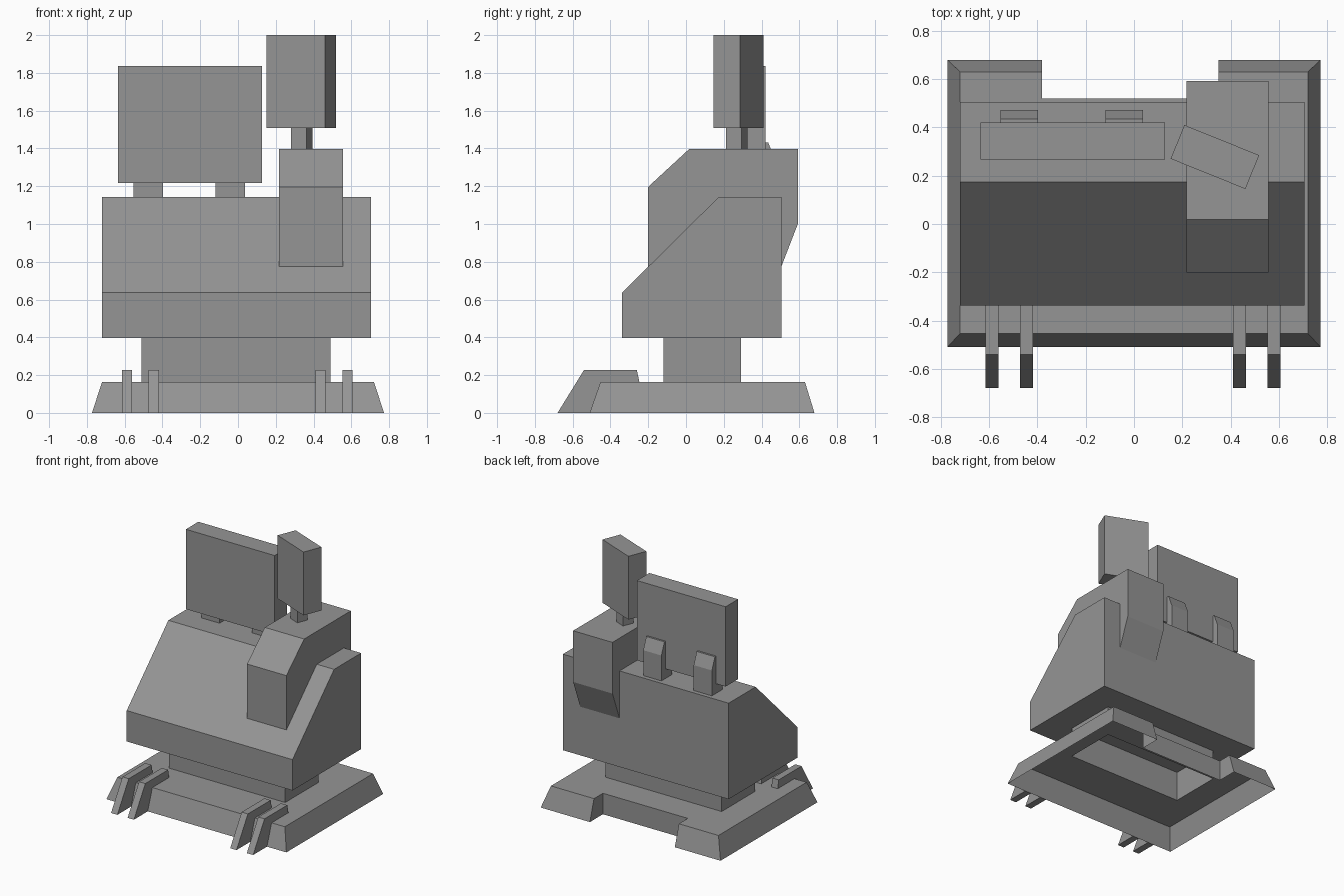
import bpy, bmesh, math
from mathutils import Matrix, Vector

if "Cube" in bpy.data.objects:
    bpy.data.objects.remove(bpy.data.objects["Cube"], do_unlink=True)

GREY = (0.3, 0.3, 0.3, 1.0)
grey = bpy.data.materials.new("plain_grey")
grey.use_nodes = True
grey.diffuse_color = GREY
for node in grey.node_tree.nodes:
    if node.type == "BSDF_PRINCIPLED":
        node.inputs["Base Color"].default_value = GREY


def finish(name, bm):
    """Turn a bmesh into a flat shaded grey object."""
    bmesh.ops.recalc_face_normals(bm, faces=bm.faces)
    mesh = bpy.data.meshes.new(name)
    bm.to_mesh(mesh)
    bm.free()
    mesh.materials.append(grey)
    obj = bpy.data.objects.new(name, mesh)
    bpy.context.scene.collection.objects.link(obj)
    return obj


def box(name, low, high, turn=0.0):
    """Box between two corners, optionally turned about its own vertical axis."""
    low, high = Vector(low), Vector(high)
    size = high - low
    bm = bmesh.new()
    place = (Matrix.Translation((low + high) / 2)
             @ Matrix.Rotation(math.radians(turn), 4, "Z")
             @ Matrix.Diagonal((*size, 1)))
    bmesh.ops.create_cube(bm, size=1, matrix=place)
    return finish(name, bm)


def slab(name, x0, x1, profile):
    """Side profile of (y, z) points extruded from x0 to x1."""
    bm = bmesh.new()
    face = bm.faces.new([bm.verts.new((x0, y, z)) for y, z in profile])
    new = bmesh.ops.extrude_face_region(bm, geom=[face], use_keep_orig=True)
    moved = [v for v in new["geom"] if isinstance(v, bmesh.types.BMVert)]
    bmesh.ops.translate(bm, verts=moved, vec=(x1 - x0, 0, 0))
    return finish(name, bm)


def ring(bm, points, z):
    return [bm.verts.new((x, y, z)) for x, y in points]


def wall(bm, lower, upper):
    """Faces joining two matching closed rings."""
    for i in range(len(lower)):
        j = (i + 1) % len(lower)
        bm.faces.new((lower[i], lower[j], upper[j], upper[i]))


# Base: sloped shell, open below, with a rear notch and a hole under the pedestal
BASE_TOP, BODY_BOTTOM = 0.163, 0.397


def base_outline(half, front, back):
    return [(-half, front), (half, front), (half, back), (0.35, back),
            (0.35, 0.52), (-0.38, 0.52), (-0.38, back), (-half, back)]


hole = [(-0.51, -0.12), (0.49, -0.12), (0.49, 0.29), (-0.51, 0.29)]
bm = bmesh.new()
lower = ring(bm, base_outline(0.773, -0.51, 0.68), 0)
upper = ring(bm, base_outline(0.72, -0.453, 0.63), BASE_TOP)
wall(bm, lower, upper)
inner = ring(bm, hole, BASE_TOP)
rim = []
for loop in (upper, inner):
    for a, b in zip(loop, loop[1:] + loop[:1]):
        rim.append(bm.edges.get((a, b)) or bm.edges.new((a, b)))
bmesh.ops.triangle_fill(bm, edges=rim, use_beauty=True, normal=(0, 0, 1))
finish("base", bm)

# Pedestal: open tube between base and body
bm = bmesh.new()
wall(bm, ring(bm, hole, BASE_TOP), ring(bm, hole, BODY_BOTTOM))
finish("pedestal", bm)

# Claws along the front edge of the base
claw = [(-0.68, 0), (-0.51, 0), (-0.453, BASE_TOP), (-0.247, BASE_TOP),
        (-0.26, 0.227), (-0.54, 0.227)]
for i, x in enumerate((-0.588, -0.446, 0.436, 0.579)):
    slab(f"claw_{i + 1}", x - 0.027, x + 0.027, claw)

# Main body with the long sloping front
slab("body", -0.72, 0.705,
     [(-0.338, BODY_BOTTOM), (0.505, BODY_BOTTOM), (0.505, 1.143),
      (0.173, 1.143), (-0.338, 0.637)])

# Tower rising through the left side of the body
slab("tower", 0.218, 0.556,
     [(-0.2, 0.775), (-0.2, 1.197), (0.018, 1.398), (0.592, 1.398),
      (0.592, 1.0), (0.505, 0.775)])

# Large screen and its two rear brackets
box("large_screen", (-0.635, 0.267, 1.217), (0.128, 0.42, 1.837))
bracket = [(0.34, 1.143), (0.472, 1.143), (0.472, 1.34), (0.435, 1.432), (0.34, 1.432)]
for side, x in (("right", -0.475), ("left", -0.041)):
    slab(f"{side}_bracket", x - 0.078, x + 0.078, bracket)

# Small screen on a post, both turned
box("small_screen_post", (0.294, 0.225, 1.398), (0.381, 0.312, 1.508), -22)
box("small_screen", (0.168, 0.202, 1.508), (0.502, 0.353, 2.0), -22)
